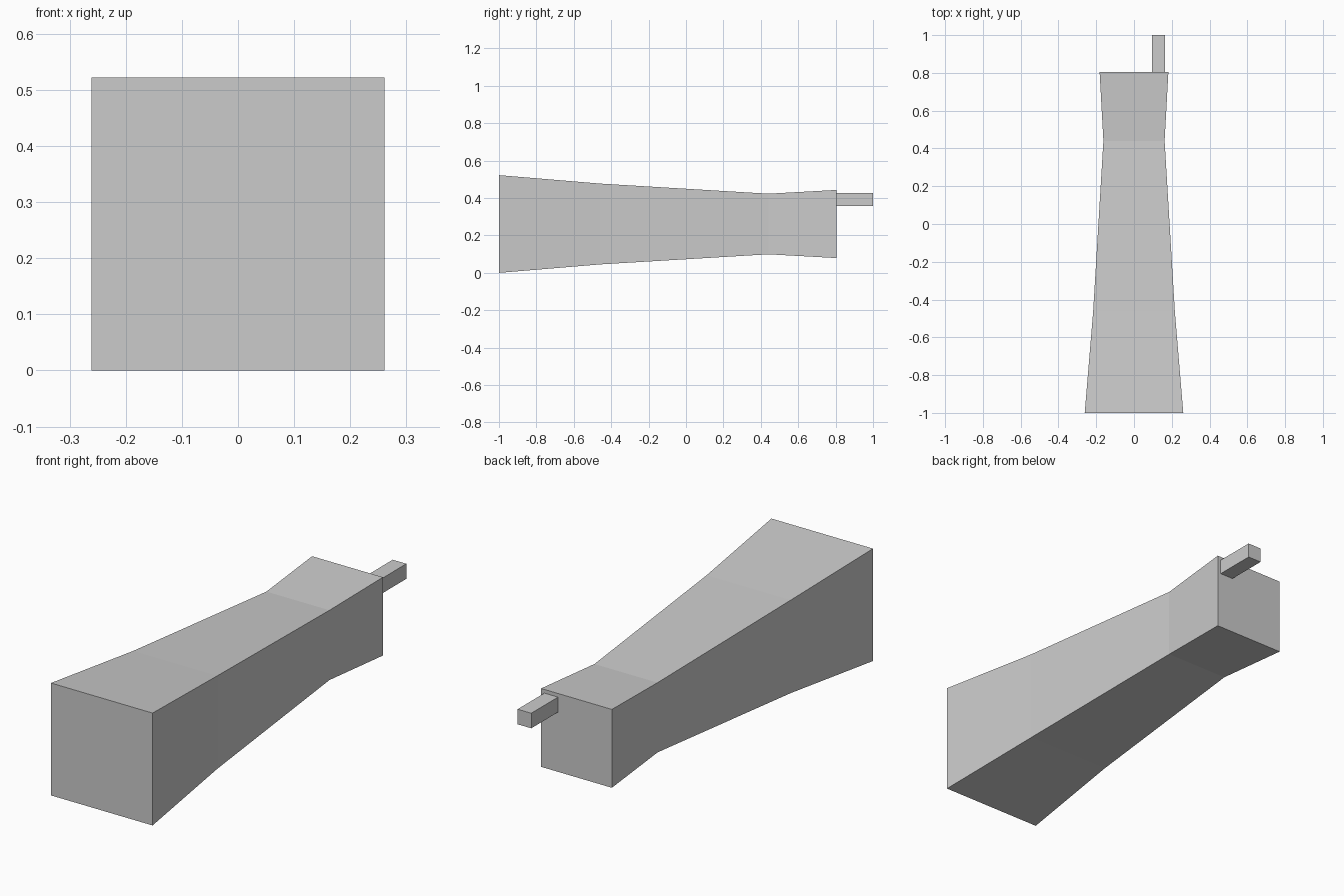
import bpy
import bmesh

cube = bpy.data.objects.get("Cube")
if cube:
    bpy.data.objects.remove(cube, do_unlink=True)

# Single neutral grey
GREY = (0.6, 0.6, 0.6, 1.0)
grey = bpy.data.materials.new("light_grey")
grey.diffuse_color = GREY
grey.use_nodes = True
bsdf = next(n for n in grey.node_tree.nodes if n.type == 'BSDF_PRINCIPLED')
bsdf.inputs["Base Color"].default_value = GREY


def square_loft(name, cx, cz, sections):
    """Loft square sections (y, half width) along y, capped at both ends."""
    bm = bmesh.new()
    rings = [[bm.verts.new((cx + sx * h, y, cz + sz * h))
              for sx, sz in ((-1, -1), (1, -1), (1, 1), (-1, 1))]
             for y, h in sections]
    for a, b in zip(rings, rings[1:]):
        for i in range(4):
            j = (i + 1) % 4
            bm.faces.new((a[i], a[j], b[j], b[i]))
    bm.faces.new(rings[0])
    bm.faces.new(rings[-1])
    bmesh.ops.recalc_face_normals(bm, faces=bm.faces)
    mesh = bpy.data.meshes.new(name)
    bm.to_mesh(mesh)
    bm.free()
    mesh.materials.append(grey)
    obj = bpy.data.objects.new(name, mesh)
    bpy.context.collection.objects.link(obj)
    return obj


# Flared body with a waist near the back
square_loft("tapered_body", 0, 0.261,
            [(-1.0, 0.261), (-0.46, 0.216), (0.44, 0.162), (0.804, 0.182)])

# Small square peg on the back face
square_loft("back_peg", 0.13, 0.391, [(0.804, 0.035), (1.0, 0.035)])
